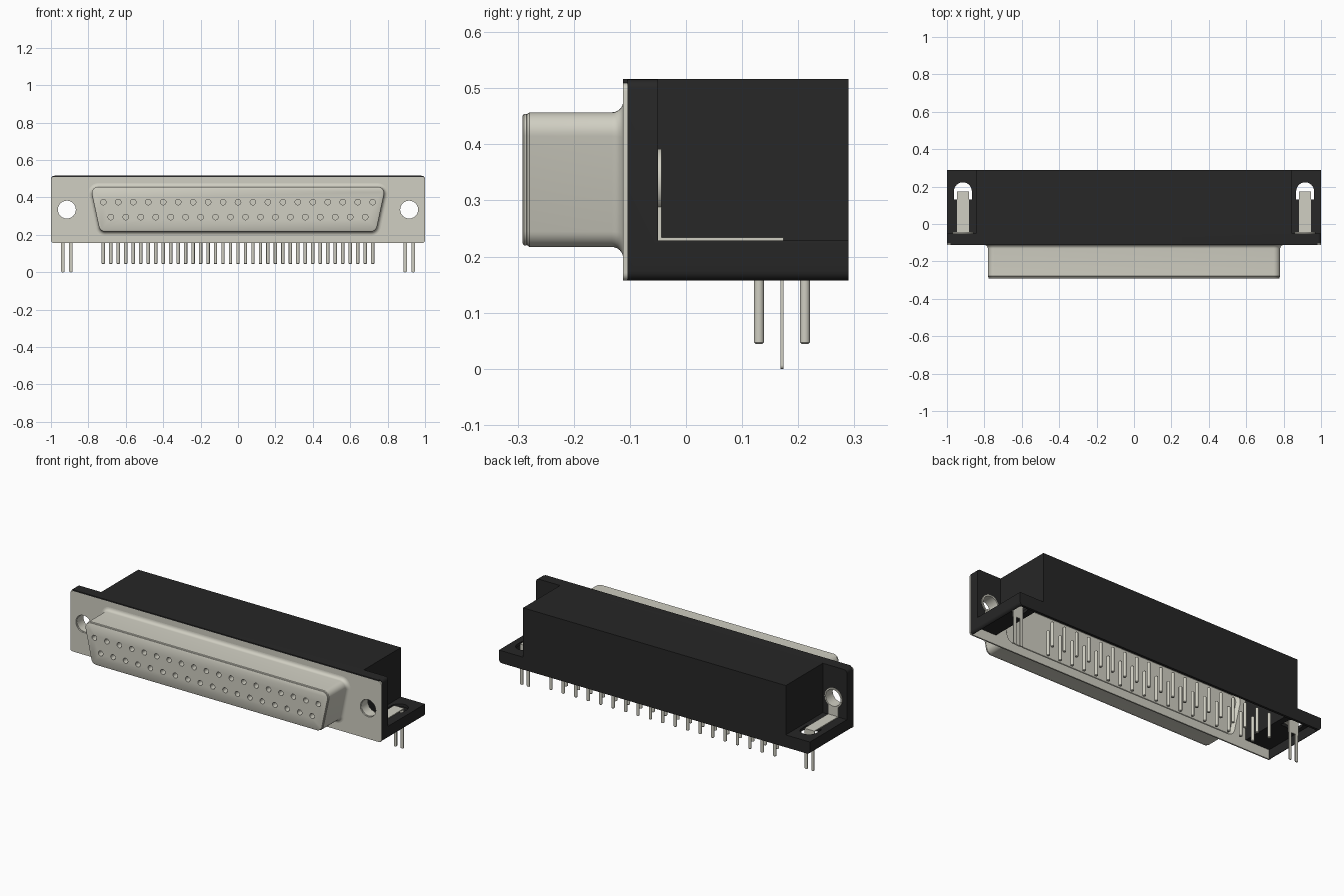
import bpy, bmesh, math
from mathutils import Matrix, Vector

cube = bpy.data.objects.get("Cube")
if cube:
    bpy.data.objects.remove(cube, do_unlink=True)


def material(name, rgb):
    m = bpy.data.materials.new(name)
    m.use_nodes = True
    m.diffuse_color = (*rgb, 1)
    m.node_tree.nodes["Principled BSDF"].inputs["Base Color"].default_value = (*rgb, 1)
    return m


BLACK = material("black plastic", (0.02, 0.02, 0.02))
METAL = material("warm grey metal", (0.63, 0.62, 0.54))


def finish(name, bm, mat):
    bmesh.ops.recalc_face_normals(bm, faces=bm.faces)
    me = bpy.data.meshes.new(name)
    bm.to_mesh(me)
    bm.free()
    ob = bpy.data.objects.new(name, me)
    bpy.context.collection.objects.link(ob)
    me.materials.append(mat)
    return ob


def box(name, lo, hi, mat, round_corners=0):
    bm = bmesh.new()
    lo, hi = Vector(lo), Vector(hi)
    size = hi - lo
    bmesh.ops.create_cube(bm, size=1, matrix=Matrix.Translation((lo + hi) / 2)
                          @ Matrix.Diagonal((*size, 1)))
    if round_corners:
        edges = [e for e in bm.edges
                 if abs(e.verts[0].co.y - e.verts[1].co.y) > size.y * 0.5]
        bmesh.ops.bevel(bm, geom=edges, offset=round_corners, segments=5,
                        profile=0.5, affect='EDGES')
    return finish(name, bm, mat)


def rods(name, centres, radius, length, mat, axis='Y', sides=24, tip=0):
    """Cylinders at the given centres; tip chamfers both ends."""
    bm = bmesh.new()
    turn = Matrix.Rotation(math.pi / 2, 4, 'X') if axis == 'Y' else Matrix()
    for c in centres:
        bmesh.ops.create_cone(bm, cap_ends=True, segments=sides, radius1=radius,
                              radius2=radius, depth=length,
                              matrix=Matrix.Translation(c) @ turn)
    if tip:
        rims = [e for e in bm.edges if any(len(f.verts) > 4 for f in e.link_faces)]
        bmesh.ops.bevel(bm, geom=rims, offset=tip, segments=1, affect='EDGES')
    return finish(name, bm, mat)


def cut(ob, *cutters):
    bpy.context.view_layer.objects.active = ob
    for c in cutters:
        mod = ob.modifiers.new("cut", 'BOOLEAN')
        mod.operation, mod.solver, mod.object = 'DIFFERENCE', 'EXACT', c
        bpy.ops.object.modifier_apply(modifier=mod.name)
        bpy.data.objects.remove(c, do_unlink=True)


def smooth(ob):
    bpy.ops.object.select_all(action='DESELECT')
    ob.select_set(True)
    bpy.context.view_layer.objects.active = ob
    bpy.ops.object.shade_smooth_by_angle(angle=math.radians(35))


def d_outline(offset, r=0.035):
    """Rounded trapezoid, grown outward by offset, as (x, z) points."""
    top, bottom, half_top, half_bottom = 0.457, 0.217, 0.79, 0.738
    t = math.atan((half_top - half_bottom) / (top - bottom))
    right = []
    for z, a0, a1 in ((bottom + r, -math.pi / 2, -t), (top - r, -t, math.pi / 2)):
        cx = half_top - (top - z) * math.tan(t) - r / math.cos(t)
        for i in range(9):
            a = a0 + (a1 - a0) * i / 8
            right.append((cx + (r + offset) * math.cos(a),
                          z + (r + offset) * math.sin(a)))
    return right + [(-x, z) for x, z in reversed(right)]


def d_loft(name, sections, mat):
    """Closed solid through D outlines given as (y, offset)."""
    bm = bmesh.new()
    loops = [[bm.verts.new((x, y, z)) for x, z in d_outline(o)] for y, o in sections]
    for a, b in zip(loops, loops[1:]):
        for i in range(len(a)):
            j = (i + 1) % len(a)
            bm.faces.new((a[i], a[j], b[j], b[i]))
    bm.faces.new(loops[0])
    bm.faces.new(loops[-1])
    return finish(name, bm, mat)


EAR_X, HOLE_Z, BASE, LEDGE = 0.915, 0.335, 0.157, 0.229
holes = [(s * EAR_X, -0.08, HOLE_Z) for s in (-1, 1)]

# Black housing: thin-walled, open at the bottom and front, with ears at the ends
housing = box("housing", (-1, -0.104, BASE), (1, 0.29, 0.516), BLACK, 0.018)
for s in (-1, 1):
    xs = sorted((s * 0.845, s * 1.1))
    cut(housing, box("cutter", (xs[0], -0.05, LEDGE), (xs[1], 0.4, 0.6), BLACK))
cut(housing,
    box("cutter", (-0.83, -0.2, 0), (0.83, 0.276, 0.5), BLACK),
    box("cutter", (-0.986, -0.2, 0), (0.986, 0.276, 0.212), BLACK),
    rods("cutter", holes, 0.056, 0.2, BLACK))
for s in (-1, 1):
    x = s * EAR_X
    cut(housing, rods("cutter", [(x, 0.175, 0.22)], 0.048, 0.1, BLACK, 'Z'),
        box("cutter", (x - 0.048, 0.13, 0.17), (x + 0.048, 0.175, 0.27), BLACK))
smooth(housing)
box("housing_lip", (-0.982, -0.112, 0.509), (0.982, -0.1, 0.516), BLACK)

# Metal mounting flange
flange = box("flange", (-1, -0.112, BASE), (1, -0.104, 0.509), METAL, 0.014)
cut(flange, rods("cutter", holes, 0.05, 0.2, METAL),
    d_loft("cutter", [(0, 0.018), (-0.2, 0.018)], METAL))
smooth(flange)

# D-shaped shell: recessed back, filleted root and stepped front rim
sections = [(-0.12, -0.004), (-0.104, 0.012), (-0.104, 0.02)]
for i in range(7):
    a = math.pi / 2 * i / 6
    sections.append((-0.112 - 0.02 * (1 - math.cos(a)), 0.02 * (1 - math.sin(a))))
sections += [(-0.279, 0.0), (-0.283, -0.003), (-0.283, -0.005),
             (-0.284, -0.003), (-0.289, -0.003), (-0.291, -0.006)]
shell = d_loft("d_shell", sections, METAL)

# Two staggered rows of contacts: x positions, socket height, leg depth
rows = [([-0.72 + 0.08 * i for i in range(19)], 0.375, 0.212, "back_pins"),
        ([-0.68 + 0.08 * i for i in range(18)], 0.295, 0.13, "front_pins")]
cut(shell, rods("cutter", [(x, -0.285, z) for xs, z, _, _ in rows for x in xs],
                0.015, 0.06, METAL, sides=16))
smooth(shell)

# Straight solder pins
for xs, _, y, name in rows:
    smooth(rods(name, [(x, y, 0.117) for x in xs], 0.009, 0.146, METAL, 'Z', 16, 0.003))

# Ear hardware: threaded bush, eyelet, strap and a forked board lock
for s, side in ((-1, "right"), (1, "left")):
    x = s * EAR_X
    bush = rods(side + "_bush", [(x, -0.075, HOLE_Z)], 0.056, 0.058, METAL)
    cut(bush, rods("cutter", [(x, -0.075, HOLE_Z)], 0.048, 0.2, METAL))
    smooth(bush)
    eyelet = rods(side + "_eyelet", [(x, -0.047, HOLE_Z)], 0.057, 0.006, METAL)
    cut(eyelet, rods("cutter", [(x, -0.047, HOLE_Z)], 0.048, 0.2, METAL))
    smooth(eyelet)
    box(side + "_strap_upright", (x - 0.032, -0.05, LEDGE),
        (x + 0.032, -0.044, 0.288), METAL)
    box(side + "_strap", (x - 0.032, -0.05, LEDGE), (x + 0.032, 0.174, 0.234), METAL)
    box(side + "_lock_plate", (x - 0.032, 0.168, 0.16), (x + 0.032, 0.174, 0.234), METAL)
    for k, name in ((-1, "_inner_prong"), (1, "_outer_prong")):
        px = x + s * k * 0.0215
        box(side + name, (px - 0.009, 0.168, 0), (px + 0.009, 0.174, 0.165), METAL, 0.006)
